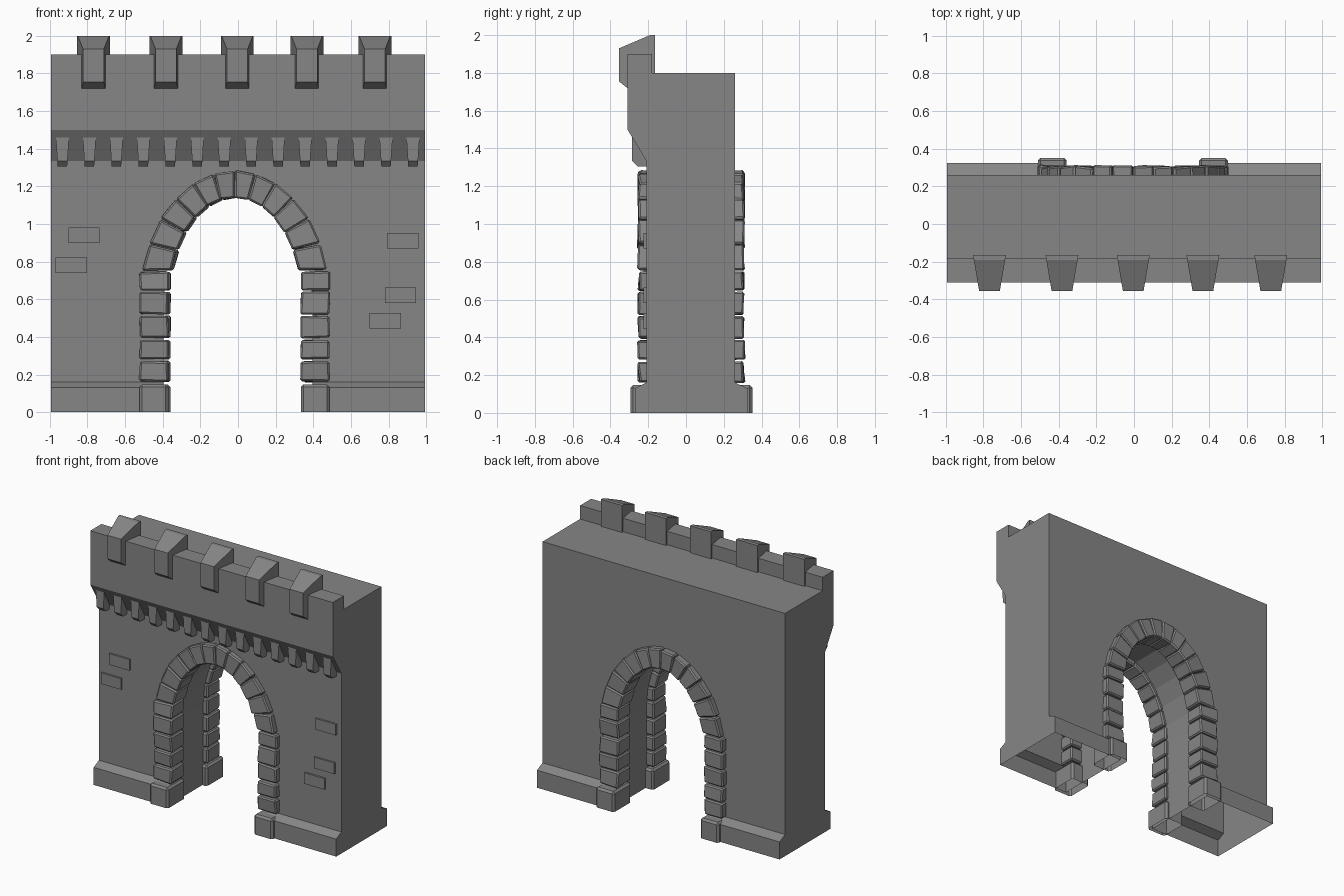
import bpy, bmesh, math, random
from mathutils import Vector

if "Cube" in bpy.data.objects:
    bpy.data.objects.remove(bpy.data.objects["Cube"])

random.seed(4)
stone_grey = bpy.data.materials.new("stone grey")
stone_grey.diffuse_color = (0.24, 0.24, 0.24, 1)
stone_grey.use_nodes = True
stone_grey.node_tree.nodes["Principled BSDF"].inputs["Base Color"].default_value = stone_grey.diffuse_color


def make(name, solids, bevel=0, open_bottom=False):
    """Each solid is (ring_a, ring_b): two matching loops joined and capped."""
    bm = bmesh.new()
    for ring_a, ring_b in solids:
        a = [bm.verts.new(p) for p in ring_a]
        b = [bm.verts.new(p) for p in ring_b]
        n = len(a)
        bm.faces.new(a)
        bm.faces.new(b[::-1])
        for i in range(n):
            j = (i + 1) % n
            bm.faces.new((a[j], a[i], b[i], b[j]))
    bmesh.ops.recalc_face_normals(bm, faces=bm.faces)
    me = bpy.data.meshes.new(name)
    if open_bottom:
        drop_bottom(bm)
    bm.to_mesh(me)
    bm.free()
    me.materials.append(stone_grey)
    ob = bpy.data.objects.new(name, me)
    bpy.context.collection.objects.link(ob)
    if bevel:
        m = ob.modifiers.new("worn edges", 'BEVEL')
        m.width = bevel
        m.segments = 1
        m.limit_method = 'ANGLE'
    return ob


def drop_bottom(bm):
    low = [f for f in bm.faces if all(v.co.z < 0.001 for v in f.verts)]
    bmesh.ops.delete(bm, geom=low, context='FACES')


def along_x(profile, x0, x1):
    return ([(x0, y, z) for y, z in profile], [(x1, y, z) for y, z in profile])


def along_y(profile, y0, y1):
    return ([(x, y0, z) for x, z in profile], [(x, y1, z) for x, z in profile])


# Wall with plinth, overhanging parapet and walkway, from one side profile
side = [(-0.27, 0), (-0.27, 0.13), (-0.21, 0.16), (-0.21, 1.335), (-0.31, 1.5),
        (-0.31, 1.9), (-0.18, 1.9), (-0.18, 1.8), (0.26, 1.8), (0.26, 0.16),
        (0.325, 0.13), (0.325, 0)]
wall = make("gate_wall", [along_x(side, -0.995, 0.995)])

# Arched passage cut through the wall
arch = [(0.395, -0.1)]
for i in range(13):
    t = math.pi * i / 12
    arch.append((0.395 * math.cos(t), 0.6 + 0.58 * math.sin(t)))
arch.append((-0.395, -0.1))
cutter = make("passage_cutter", [along_y(arch, -0.6, 0.6)])
cutter.hide_render = True
cut = wall.modifiers.new("passage", 'BOOLEAN')
cut.operation = 'DIFFERENCE'
cut.solver = 'EXACT'
cut.object = cutter
bpy.context.view_layer.objects.active = wall
bpy.ops.object.modifier_apply(modifier=cut.name)
bpy.data.objects.remove(cutter)
bm = bmesh.new()
bm.from_mesh(wall.data)
drop_bottom(bm)
bm.to_mesh(wall.data)
bm.free()

# Corbels under the parapet
corbel = [(-0.285, 1.46), (-0.285, 1.335), (-0.257, 1.305), (-0.205, 1.305), (-0.205, 1.46)]
corbels = []
for i in range(14):
    x = -0.933 + 0.1433 * i
    half = lambda z: 0.025 + 0.01 * (z - 1.305) / 0.155
    corbels.append(([(x - half(z), y, z) for y, z in corbel],
                    [(x + half(z), y, z) for y, z in corbel]))
make("corbels", corbels)

# Merlons, narrowing toward the front
merlon = [(-0.165, 2.0), (-0.19, 2.0), (-0.355, 1.93), (-0.355, 1.755), (-0.305, 1.715),
          (-0.165, 1.715)]
merlons = []
for x in (-0.768, -0.383, -0.004, 0.366, 0.727):
    half = lambda y: 0.0875 - 0.17 * (-0.165 - y)
    merlons.append(([(x - half(y), y, z) for y, z in merlon],
                    [(x + half(y), y, z) for y, z in merlon]))
make("merlons", merlons)

# Single bricks standing slightly proud of the front
bricks = []
for x, z in ((-0.818, 0.94), (-0.886, 0.78), (0.875, 0.912), (0.863, 0.622), (0.783, 0.485)):
    q = [(x - 0.083, z - 0.041), (x + 0.083, z - 0.041), (x + 0.083, z + 0.041), (x - 0.083, z + 0.041)]
    bricks.append(along_y(q, -0.224, -0.2))
make("wall_bricks", bricks)

# Arch surround: base blocks, jamb stones and wedge-shaped arch stones
CX = -0.018


def ring_point(t, outer):
    a, h = (0.503, 0.683) if outer else (0.352, 0.54)
    return (CX + a * math.cos(t), 0.6 + h * math.sin(t))


def jitter(p, s):
    return tuple(c + random.uniform(-s, s) for c in p)


def stone(quad, y_front):
    front, back = along_y(quad, y_front, -0.1)
    return ([(x, y + random.uniform(-0.006, 0.008), z)
             for x, y, z in (jitter(p, 0.004) for p in front)], back)


def surround():
    bases, stones = [], []
    rows = (0.158, 0.276, 0.39, 0.516, 0.645, 0.752)
    for s in (-1, 1):
        xi, xo = CX + s * 0.352, CX + s * 0.505
        bases.append(along_y([(xi, 0), (xo, 0), (xo, 0.147), (xi, 0.147)], -0.295, -0.09))
        for z0, z1 in zip(rows, rows[1:]):
            stones.append(stone([(xi, z0 + 0.004), (xo, z0 + 0.004),
                                 (xo, z1 - 0.006), (xi, z1 - 0.006)], -0.252))
    n, t0 = 12, 0.225
    step = (math.pi - 2 * t0) / n
    for i in range(n):
        a, b = t0 + step * i + 0.004, t0 + step * (i + 1) - 0.004
        # inner ends start a little later so the joints sit square to the curve
        lean = 0.06 * math.cos((a + b) / 2)
        stones.append(stone([ring_point(a + lean, False), ring_point(a, True),
                             ring_point(b, True), ring_point(b + lean, False)], -0.252))
    return bases, stones


def to_back(solids):
    turn = lambda p: (-p[0] - 0.024, 0.056 - p[1], p[2])
    return [([turn(p) for p in a], [turn(p) for p in b]) for a, b in solids]


for label in ("front", "back"):
    bases, stones = surround()
    if label == "back":
        bases, stones = to_back(bases), to_back(stones)
    make(label + "_arch_bases", bases, 0.014, True)
    make(label + "_arch_stones", stones, 0.009)
